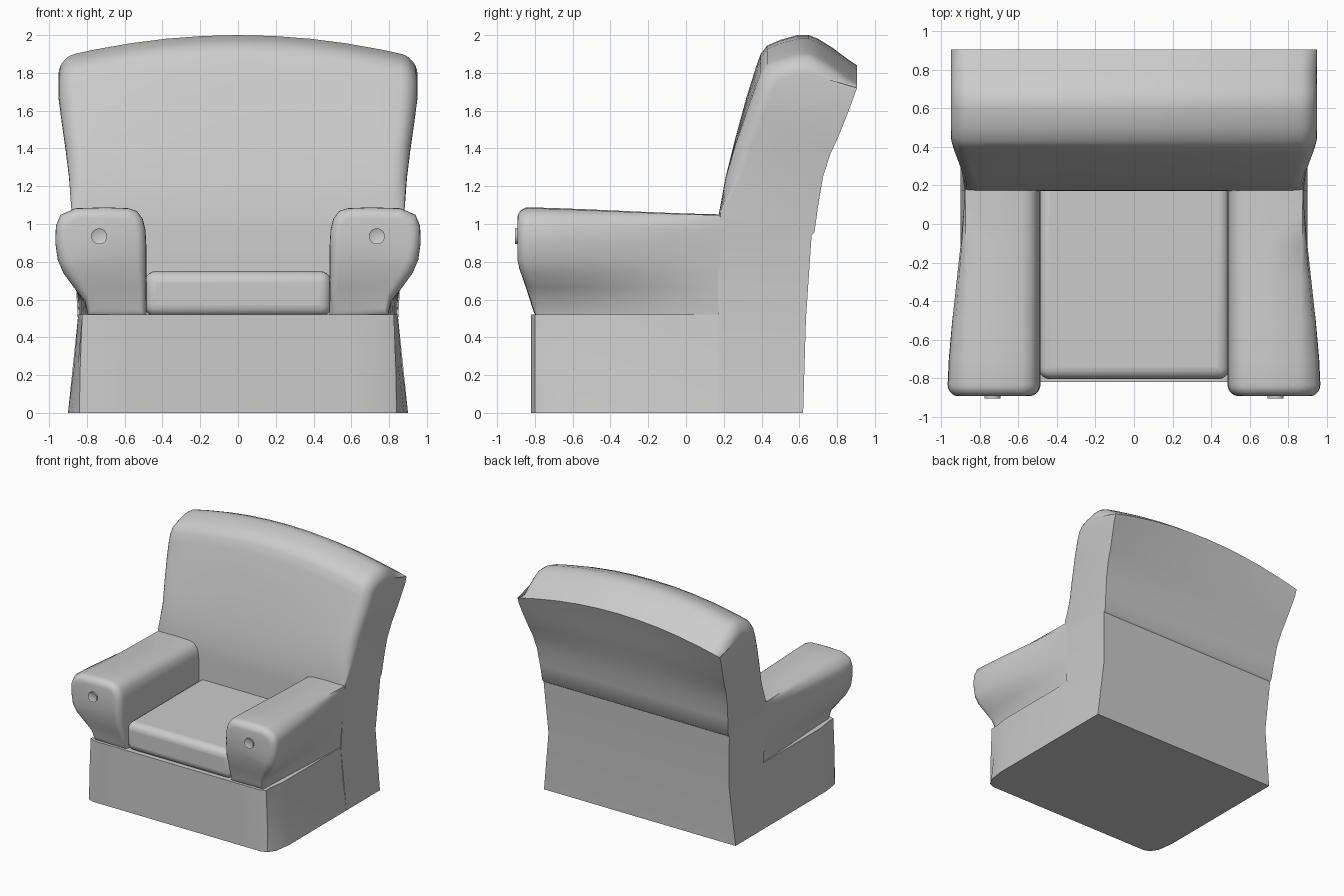
import bpy, bmesh, math
from mathutils import Vector

cube = bpy.data.objects.get("Cube")
if cube:
    bpy.data.objects.remove(cube, do_unlink=True)

grey = bpy.data.materials.new("grey upholstery")
grey.use_nodes = True
COLOUR = (0.6, 0.6, 0.6, 1)
grey.diffuse_color = COLOUR
grey.node_tree.nodes["Principled BSDF"].inputs["Base Color"].default_value = COLOUR


def finish(name, bm, angle=40):
    bmesh.ops.recalc_face_normals(bm, faces=bm.faces)
    mesh = bpy.data.meshes.new(name)
    bm.to_mesh(mesh)
    bm.free()
    mesh.materials.append(grey)
    obj = bpy.data.objects.new(name, mesh)
    bpy.context.collection.objects.link(obj)
    bpy.ops.object.select_all(action='DESELECT')
    obj.select_set(True)
    bpy.context.view_layer.objects.active = obj
    bpy.ops.object.shade_smooth_by_angle(angle=math.radians(angle))
    return obj


def loft(name, rings, angle=40):
    """Skin closed rings; caps are strips joining mirrored ring points."""
    bm = bmesh.new()
    rows = [[bm.verts.new(p) for p in ring] for ring in rings]
    n = len(rows[0])
    for a, b in zip(rows, rows[1:]):
        for i in range(n):
            j = (i + 1) % n
            bm.faces.new((a[i], a[j], b[j], b[i]))
    for row in (rows[0], rows[-1]):
        for i in range(n // 2 - 1):
            bm.faces.new((row[i], row[i + 1], row[n - 2 - i], row[n - 1 - i]))
    return finish(name, bm, angle)


def lerp_table(table, v):
    for (a, fa), (b, fb) in zip(table, table[1:]):
        if v <= b:
            return fa + (fb - fa) * max(0, (v - a) / (b - a))
    return table[-1][1]


def smooth(a, b, v):
    t = min(1, max(0, (v - a) / (b - a)))
    return t * t * (3 - 2 * t)


# Base: tapered plinth with rounded front corners
def base_ring(z, front, side):
    half = [(front - 0.2, -0.82), (front, -0.82), (front + 0.05, -0.80),
            (side - 0.02, -0.74), (side, -0.6), (side, 0.3)]
    return [(x, y, z) for x, y in half] + [(-x, y, z) for x, y in reversed(half)]

loft("base", [base_ring(0, 0.79, 0.90), base_ring(0.25, 0.785, 0.868),
              base_ring(0.52, 0.775, 0.845)])

# Backrest: leaning profile (y, z) swept across the width with an arched crown
FRONT = [(0.17, 0), (0.17, 0.5), (0.17, 0.95), (0.175, 1.06), (0.21, 1.25),
         (0.26, 1.45), (0.32, 1.67), (0.37, 1.83), (0.395, 1.90), (0.43, 1.945),
         (0.50, 1.975), (0.59, 2.0), (0.65, 2.0), (0.70, 1.98)]
BACK = [(0.62, 0), (0.635, 0.5), (0.665, 0.94), (0.68, 0.955), (0.70, 1.1),
        (0.725, 1.25), (0.765, 1.4), (0.80, 1.5), (0.83, 1.6), (0.86, 1.7),
        (0.885, 1.78), (0.905, 1.84), (0.86, 1.87), (0.78, 1.93)]
WIDTH = [(0, 0.90), (0.5, 0.848), (0.9, 0.87), (1.2, 0.89), (1.6, 0.93), (1.78, 0.95), (2, 0.95)]
ROUND = 0.09


def back_ring(t):
    u = max(0, (abs(t) - 1 + ROUND) / ROUND)
    pull = ROUND * (1 - math.sqrt(max(0, 1 - u * u)))
    ring = []
    for i, (y, z) in enumerate(FRONT + BACK[::-1]):
        x = t * lerp_table(WIDTH, z)
        is_rear = i >= len(FRONT) + 2
        if not is_rear:
            inward = Vector((0.72 - y, min(z, 1.65) - z)).normalized()
            amount = pull * smooth(1.0, 1.3, z)
            y, z = y + inward.x * amount, z + inward.y * amount
        z -= 0.12 * t * t * smooth(1.2, 1.85, z)
        ring.append((x, y, z))
    return ring

edge = [1 - ROUND + ROUND * math.sin(math.pi / 2 * k / 6) for k in range(7)]
middle = [-0.8 + 0.2 * k for k in range(9)]
loft("backrest", [back_ring(t) for t in [-e for e in reversed(edge)] + middle + edge])

# Arms: rolled section (x, z), fuller at the front, with a rounded front end
INNER = [(0.485, 0.5), (0.485, 0.62), (0.485, 0.75), (0.485, 0.88), (0.49, 0.97),
         (0.505, 1.03), (0.535, 1.07), (0.58, 1.085), (0.70, 1.09)]
OUTER = [(0.79, 0.5), (0.81, 0.59), (0.87, 0.665), (0.925, 0.74), (0.955, 0.81),
         (0.968, 0.90), (0.965, 0.99), (0.94, 1.05), (0.86, 1.085)]


def arm_ring(side, y, pull):
    back = smooth(-0.9, 0.35, y)
    ring = []
    for x, z in INNER + OUTER[::-1]:
        if x > 0.75:                       # outer roll fades into the body side
            body = lerp_table(WIDTH, z) - 0.005
            x += (min(body, x + 0.06) - x) * back
        inward = Vector((0.72 - x, 0.82 - z)).normalized()
        px = x + inward.x * pull
        pz = z + inward.y * pull
        if z > 0.9:
            pz -= 0.04 * smooth(-1.0, 0.3, y) * (z - 0.9) / 0.19
        slant = 0.3 * max(0, 0.78 - z) * (1 - smooth(-0.9, -0.3, y))
        ring.append((side * px, y + slant, pz))
    return ring


def button(name, side):
    bm = bmesh.new()
    bmesh.ops.create_cone(bm, cap_ends=True, segments=24, radius1=0.042,
                          radius2=0.042, depth=0.04)
    front = max(bm.faces, key=lambda f: f.calc_center_median().z)
    bmesh.ops.inset_region(bm, faces=[front], thickness=0.012, depth=-0.006)
    for v in bm.verts:
        x, y, z = v.co
        v.co = (side * 0.735 + x, -0.885 - z, 0.935 + y)
    finish(name, bm, 30)


for label, side in (("left", 1), ("right", -1)):
    r = 0.06
    stations = []
    for k in range(6):
        a = math.pi / 2 * k / 5
        stations.append((-0.893 + r * (1 - math.cos(a)), r * (1 - math.sin(a))))
    stations += [(y, 0) for y in (-0.7, -0.5, -0.3, -0.1, 0.1, 0.25, 0.35)]
    loft(label + "_arm", [arm_ring(side, y, p) for y, p in stations], 50)
    button(label + "_arm_button", side)

# Seat cushion: softened box
bm = bmesh.new()
bmesh.ops.create_cube(bm, size=1)
for v in bm.verts:
    v.co = (v.co.x * 0.99, -0.25 + v.co.y * 1.11, 0.63 + v.co.z * 0.24)
cushion = finish("seat_cushion", bm)
bevel = cushion.modifiers.new("soft edges", 'BEVEL')
bevel.width = 0.06
bevel.segments = 5
